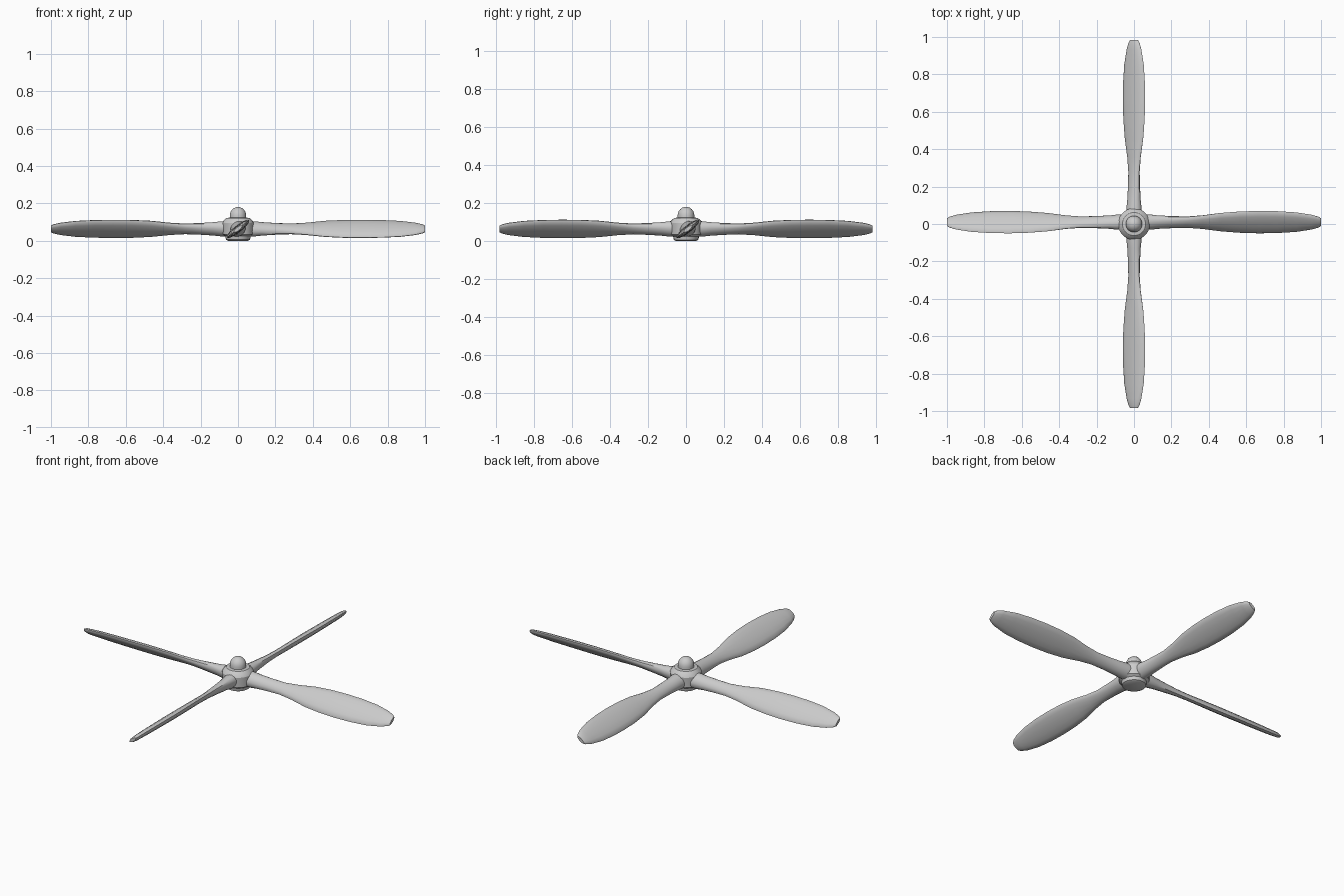
import bpy, bmesh, math
from mathutils import Vector

if "Cube" in bpy.data.objects:
    bpy.data.objects.remove(bpy.data.objects["Cube"])

AXIS_Z = 0.064
SIDES = 14

# blade stations: radius, half chord, half thickness, pitch in degrees
STATIONS = [
    (0.03, 0.046, 0.040, 45), (0.09, 0.045, 0.037, 45), (0.13, 0.041, 0.031, 45),
    (0.20, 0.038, 0.025, 43), (0.28, 0.037, 0.019, 42), (0.36, 0.046, 0.017, 41),
    (0.46, 0.064, 0.018, 40), (0.56, 0.073, 0.019, 39), (0.66, 0.076, 0.019, 38),
    (0.76, 0.074, 0.018, 38), (0.86, 0.066, 0.017, 38), (0.94, 0.050, 0.015, 38),
    (0.975, 0.037, 0.013, 38), (0.99, 0.026, 0.009, 38),
]


def finish(name, bm, angle):
    bmesh.ops.recalc_face_normals(bm, faces=bm.faces[:])
    mesh = bpy.data.meshes.new(name)
    bm.to_mesh(mesh)
    bm.free()
    obj = bpy.data.objects.new(name, mesh)
    bpy.context.collection.objects.link(obj)
    bpy.ops.object.select_all(action='DESELECT')
    obj.select_set(True)
    bpy.context.view_layer.objects.active = obj
    bpy.ops.object.shade_smooth_by_angle(angle=math.radians(angle))
    return obj


def skin(bm, rings):
    for a, b in zip(rings, rings[1:]):
        n = len(a)
        for i in range(n):
            j = (i + 1) % n
            bm.faces.new((a[i], a[j], b[j], b[i]))
    bm.faces.new(rings[0])
    bm.faces.new(rings[-1])


def blade(name, along, across, length, shift):
    bm = bmesh.new()
    along, across = Vector(along), Vector(across)
    rings = []
    for r, chord, thick, pitch in STATIONS:
        c, s = math.cos(math.radians(pitch)), math.sin(math.radians(pitch))
        ring = []
        for k in range(SIDES):
            t = 2 * math.pi * k / SIDES
            u, v = chord * math.cos(t), thick * math.sin(t)
            p = along * (r * length) + across * (u * c - v * s)
            p += Vector((0, shift, AXIS_Z + u * s + v * c))
            ring.append(bm.verts.new(p))
        rings.append(ring)
    skin(bm, rings)
    return finish(name, bm, 35)


def lathe(name, profile, sides, angle):
    bm = bmesh.new()
    rings = [[bm.verts.new((r * math.cos(2 * math.pi * k / sides),
                            r * math.sin(2 * math.pi * k / sides), z))
              for k in range(sides)] for r, z in profile]
    skin(bm, rings)
    return finish(name, bm, angle)


# four blades; the high edge of both y blades faces +x
blade("blade_right", (1, 0, 0), (0, 1, 0), 1.01, 0.01)
blade("blade_left", (-1, 0, 0), (0, -1, 0), 1.01, 0.01)
blade("blade_back", (0, 1, 0), (1, 0, 0), 0.993, 0)
blade("blade_front", (0, -1, 0), (1, 0, 0), 0.993, 0)

# hub body
lathe("hub", [(0.052, 0.0), (0.064, 0.006), (0.068, 0.025), (0.082, 0.035),
              (0.085, 0.095), (0.078, 0.108), (0.062, 0.122), (0.045, 0.124)], 24, 30)

# domed spinner cap
dome = [(0.044, 0.115), (0.044, 0.135)]
dome += [(0.044 * math.cos(math.radians(a)), 0.135 + 0.046 * math.sin(math.radians(a)))
         for a in (15, 30, 45, 60, 75, 86)]
lathe("spinner_cap", dome, 24, 40)
